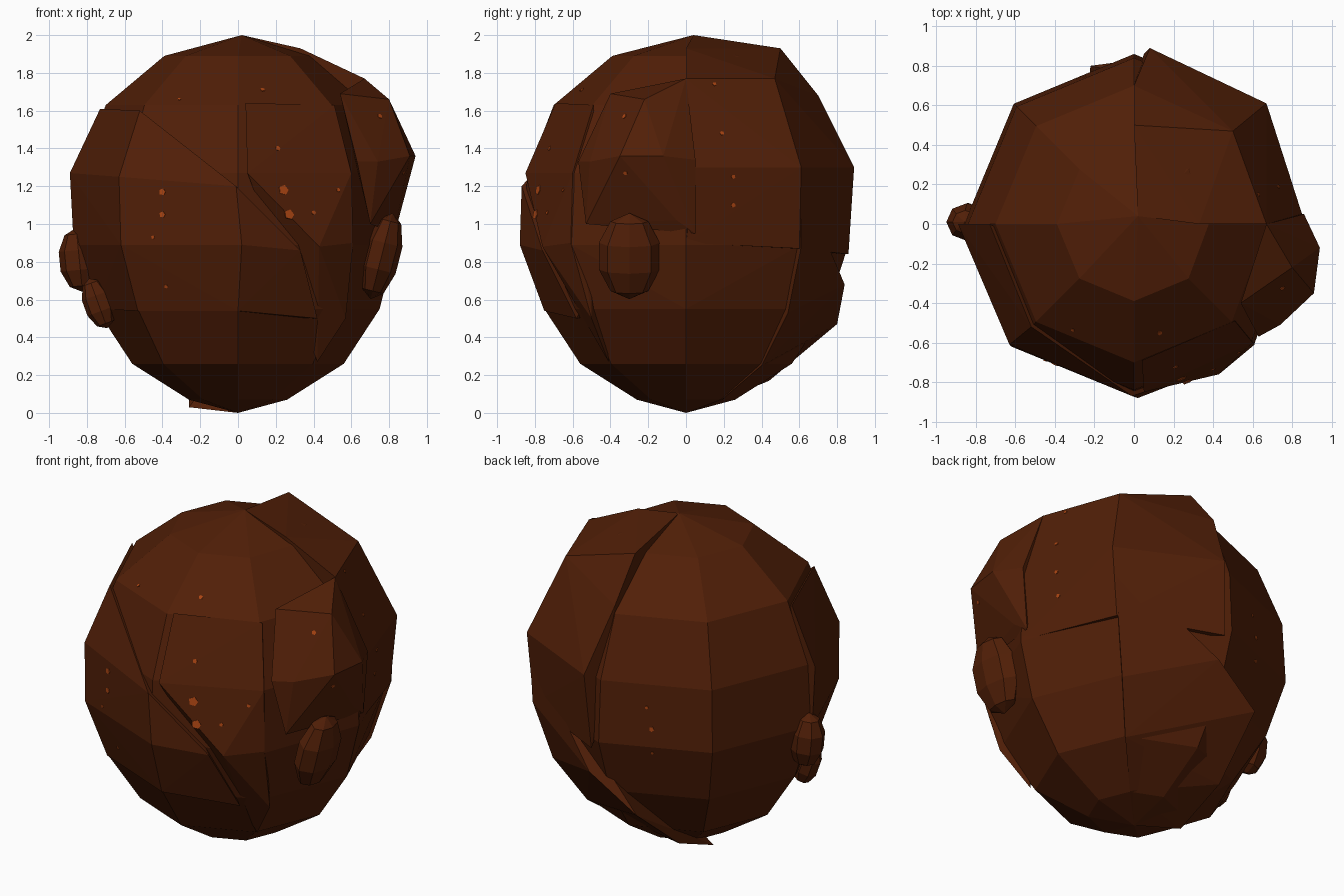
import bpy, bmesh, math
from mathutils import Vector
from mathutils.bvhtree import BVHTree

cube = bpy.data.objects.get("Cube")
if cube:
    bpy.data.objects.remove(cube)


def material(name, color):
    m = bpy.data.materials.new(name)
    m.use_nodes = True
    m.diffuse_color = color
    m.node_tree.nodes["Principled BSDF"].inputs["Base Color"].default_value = color
    return m


BROWN = material("dark_brown_rock", (0.082, 0.0135, 0.0022, 1))
ORANGE = material("ember_orange", (0.4, 0.058, 0.006, 1))
surfaces = []


def finish(name, bm, mat=BROWN):
    bmesh.ops.recalc_face_normals(bm, faces=bm.faces)
    me = bpy.data.meshes.new(name)
    bm.to_mesh(me)
    bm.free()
    me.materials.append(mat)
    ob = bpy.data.objects.new(name, me)
    bpy.context.collection.objects.link(ob)
    return ob


def hull(name, points):
    """Faceted convex chunk spanned by a few corner points."""
    bm = bmesh.new()
    for p in points:
        bm.verts.new(p)
    res = bmesh.ops.convex_hull(bm, input=bm.verts)
    loose = {g for g in res["geom_interior"] if isinstance(g, bmesh.types.BMVert)}
    bmesh.ops.delete(bm, geom=list(loose), context='VERTS')
    surfaces.append(BVHTree.FromBMesh(bm))
    return finish(name, bm)


def pebble(name, center, size, tilt):
    """Small faceted lump."""
    bm = bmesh.new()
    bmesh.ops.create_uvsphere(bm, u_segments=8, v_segments=5, radius=1)
    ob = finish(name, bm)
    ob.location, ob.scale = center, size
    ob.rotation_euler = (0, tilt, 0)


# Eight-sided core boulder
profile = [(0.26, 0.07), (0.56, 0.26), (0.75, 0.55), (0.86, 0.89),
           (0.84, 1.27), (0.70, 1.63), (0.39, 1.89)]
core = [(0, 0, 0), (0.02, 0.04, 2)]
for r, z in profile:
    for i in range(8):
        a = i * math.pi / 4
        k = 0.97 if i == 0 and z > 0.6 else 1.0
        core.append((k * r * math.cos(a), k * r * math.sin(a), z))
hull("boulder_core", core)

# Shell slabs split by the diagonal cracks
hull("front_lower_slab", [
    (-0.73, 0, 1.61), (-0.52, -0.52, 1.6), (-0.89, 0, 1.27), (-0.63, -0.61, 1.25),
    (-0.01, -0.87, 1.2), (0.02, -0.88, 0.89), (0.33, -0.76, 0.86), (-0.62, -0.62, 0.89),
    (-0.87, 0, 0.89), (0, -0.75, 0.54), (-0.53, -0.53, 0.54), (-0.75, 0, 0.55),
    (0.42, -0.58, 0.5)])
hull("front_right_slab", [
    (0.05, -0.85, 1.27), (0.43, -0.76, 0.88), (0.57, -0.5, 0.5), (0.61, -0.61, 0.9),
    (0.6, -0.6, 1.27), (0.42, -0.41, 0.27), (0.04, -0.69, 1.64), (0.51, -0.49, 1.63)])
hull("back_upper_slab", [
    (0.02, 0.04, 2), (0, 0.5, 1.93), (0, 0.7, 1.68), (0.33, 0, 1.93),
    (0.5, 0.47, 1.77), (0.67, 0, 1.77), (0.67, 0.61, 1.3), (0.08, 0.89, 1.3),
    (0.85, 0.05, 1.3), (0.63, 0.6, 0.87), (0.05, 0.86, 0.84), (0.83, 0, 0.9)])
hull("back_lower_slab", [
    (0.65, 0.61, 1.22), (0.08, 0.84, 0.68), (-0.22, 0.8, 0.47), (0.63, 0.61, 0.88),
    (0.54, 0.54, 0.53), (0.4, 0.4, 0.25), (-0.26, 0.44, 0.17), (-0.26, 0.1, 0.03),
    (0, 0, 0), (0.19, 0.19, 0.07)])
hull("side_bulge", [
    (0.94, -0.12, 1.36), (0.91, -0.35, 1.36), (0.74, -0.51, 1.33), (0.63, -0.57, 1.33),
    (0.54, -0.4, 1.69), (0.8, -0.22, 1.66), (0.67, 0, 1.77), (0.86, 0.05, 1.34),
    (0.84, -0.05, 1.02), (0.7, -0.53, 1), (0.83, 0.05, 0.95)])

# Side lumps
pebble("right_lump", (0.76, -0.3, 0.83), (0.1, 0.17, 0.235), 0.25)
pebble("left_lump", (-0.84, 0.01, 0.81), (0.11, 0.1, 0.17), -0.1)
pebble("left_small_lump", (-0.74, -0.14, 0.58), (0.08, 0.07, 0.14), -0.35)

# Ember flecks lying on the surface: direction, then (across, height, size)
flecks = [((0, -1, 0), [(0.24, 1.18, .028), (0.27, 1.05, .028), (-0.4, 1.17, .019),
                        (-0.4, 1.05, .017), (0.21, 1.4, .014), (0.4, 1.06, .012),
                        (-0.38, 0.67, .011), (0.13, 1.71, .013), (-0.45, 0.93, .01),
                        (0.53, 1.18, .011), (0.75, 1.57, .014), (-0.31, 1.66, .009)]),
          ((1, 0, 0), [(0.25, 1.25, .012), (0.25, 1.1, .013), (0.19, 1.48, .012),
                       (0.15, 1.74, .011), (-0.32, 1.27, .012)]),
          ((0, 1, 0), [(0.28, 1.0, .015), (0.25, 1.13, .01), (0.28, 0.85, .01)])]
bm = bmesh.new()
for axis, spots in flecks:
    d = Vector(axis)
    side = Vector((0, 0, 1)).cross(d)
    for u, z, s in spots:
        start = d * 3 + side * u + Vector((0, 0, z))
        hits = [h for h in (t.ray_cast(start, -d) for t in surfaces) if h[0]]
        loc, n = min(hits, key=lambda h: h[3])[:2]
        t1 = n.orthogonal().normalized()
        t2 = n.cross(t1)
        ring = [bm.verts.new(loc + n * 0.004 + s * (t1 * math.cos(a) + t2 * math.sin(a)))
                for a in (0, 1.3, 2.4, 3.7, 5)]
        ext = bmesh.ops.extrude_face_region(bm, geom=[bm.faces.new(ring)])
        for v in ext["geom"]:
            if isinstance(v, bmesh.types.BMVert):
                v.co -= n * 0.006
finish("ember_flecks", bm, ORANGE)
